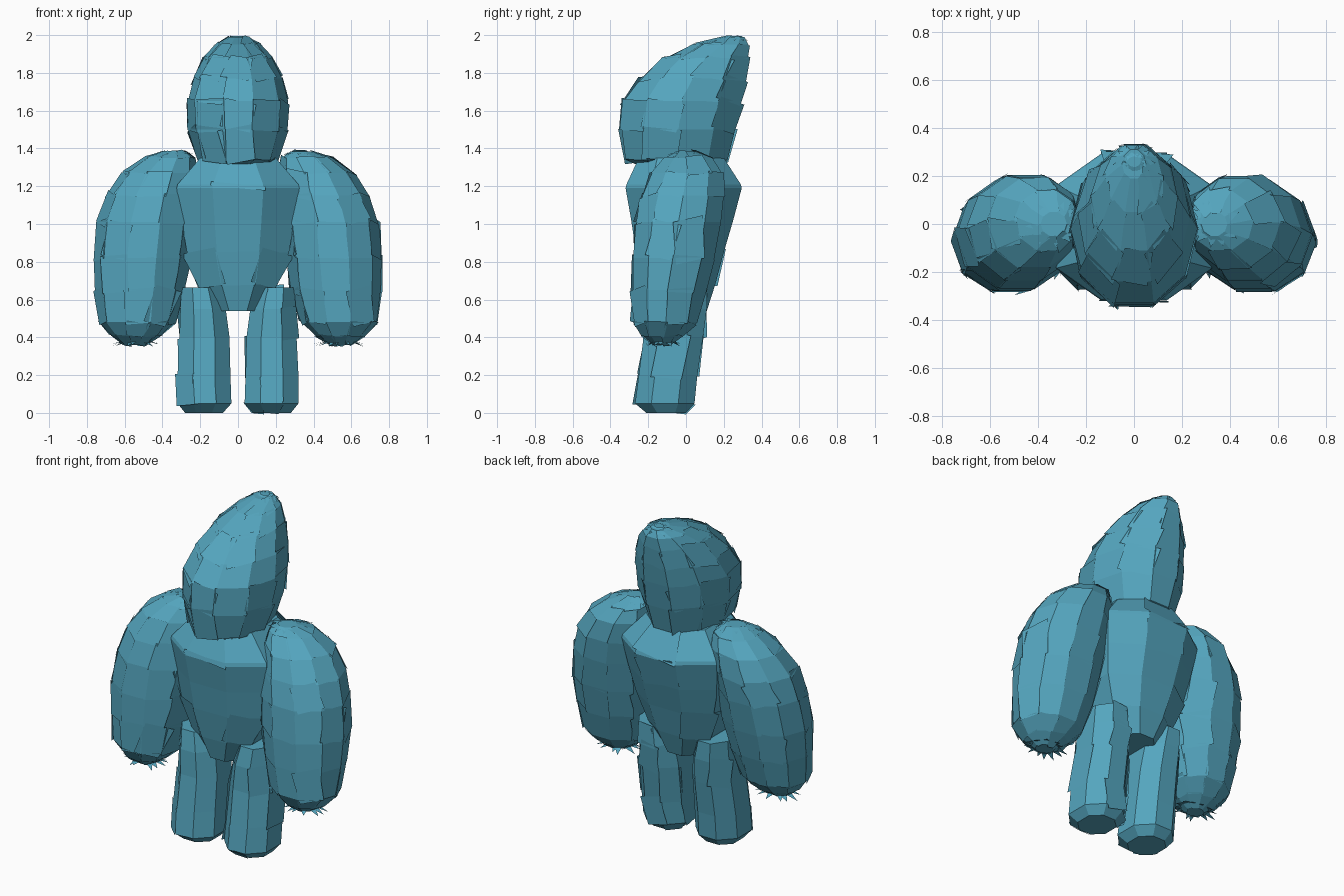
import bpy, bmesh, math, random
from mathutils import Vector, Matrix

random.seed(4)
cube = bpy.data.objects.get("Cube")
if cube:
    bpy.data.objects.remove(cube, do_unlink=True)

stone = bpy.data.materials.new("teal_stone")
stone.use_nodes = True
colour = (0.09, 0.38, 0.52, 1)
stone.diffuse_color = colour
bsdf = stone.node_tree.nodes["Principled BSDF"]
bsdf.inputs["Base Color"].default_value = colour
bsdf.inputs["Roughness"].default_value = 0.8


def add_flakes(bm, amount):
    """Loose angular flakes: thin turned copies of some facets."""
    for face in list(bm.faces):
        if len(face.verts) > 4 or random.random() > amount:
            continue
        centre, normal = face.calc_center_median(), face.normal.copy()
        turn = Matrix.Rotation(random.uniform(-0.25, 0.25), 3, normal)
        size = random.uniform(0.95, 1.2)
        corners = [centre + turn @ (v.co - centre) * size + normal * 0.004
                   for v in face.verts]
        bm.faces.new([bm.verts.new(c) for c in corners])


def add_object(name, bm, mirror):
    if mirror:
        bmesh.ops.scale(bm, vec=Vector((-1, 1, 1)), verts=bm.verts)
        bmesh.ops.reverse_faces(bm, faces=bm.faces)
    mesh = bpy.data.meshes.new(name)
    bm.to_mesh(mesh)
    bm.free()
    mesh.materials.append(stone)
    obj = bpy.data.objects.new(name, mesh)
    bpy.context.collection.objects.link(obj)


def loft(name, rings, sides, flakes=0.5, mirror=False, boxy=1.0):
    """Rings run bottom to top: (z, x min, x max, y min, y max)."""
    bm = bmesh.new()
    half = math.pi / sides
    # Flat facets face front and back; widen so extents are met
    angles = [half * (2 * i + 1) - math.pi / 2 for i in range(sides)]
    section = [(math.cos(a), math.copysign(abs(math.sin(a)) ** boxy, math.sin(a)))
               for a in angles]
    wide = max(x for x, y in section)
    deep = max(y for x, y in section)
    loops = []
    for z, x0, x1, y0, y1 in rings:
        loops.append([bm.verts.new((
            (x0 + x1) / 2 + (x1 - x0) / 2 * x / wide,
            (y0 + y1) / 2 + (y1 - y0) / 2 * y / deep, z)) for x, y in section])
    for low, high in zip(loops, loops[1:]):
        for i in range(sides):
            j = (i + 1) % sides
            bm.faces.new((low[i], low[j], high[j], high[i]))
    bm.faces.new(loops[0][::-1])
    bm.faces.new(loops[-1])
    bm.normal_update()
    add_flakes(bm, flakes)
    add_object(name, bm, mirror)


def shards(name, centre, spread, length, count, mirror=False):
    """Fan of thin triangular chips lying around a point."""
    bm = bmesh.new()
    middle = Vector(centre)
    for i in range(count):
        a = i * math.tau / count + random.uniform(-0.2, 0.2)
        out = Vector((math.cos(a) * spread[0], math.sin(a) * spread[1], 0))
        across = Vector((-math.sin(a), math.cos(a), 0)) * 0.03
        tip = middle + out + Vector((0, 0, length * random.uniform(0.6, 1)))
        bm.faces.new([bm.verts.new(p) for p in
                      (middle + out * 0.3 - across, tip, middle + out * 0.3 + across)])
    add_object(name, bm, mirror)


# Tall head, swept up towards the back
loft("head", [
    (1.28, -0.09, 0.09, -0.17, 0.08),
    (1.34, -0.21, 0.21, -0.32, 0.22),
    (1.50, -0.26, 0.26, -0.34, 0.26),
    (1.65, -0.265, 0.265, -0.33, 0.29),
    (1.77, -0.235, 0.235, -0.24, 0.31),
    (1.88, -0.18, 0.18, -0.11, 0.325),
    (1.95, -0.12, 0.12, 0.05, 0.33),
    (1.99, -0.05, 0.05, 0.19, 0.31)], 10, 0.6)
shards("head_crown_chips", (0, 0.26, 1.995), (0.09, 0.07), -0.03, 10)
shards("chin_chips", (0, -0.04, 1.30), (0.09, 0.10), -0.05, 8)

# Tapered torso with sloping shoulders
loft("torso", [
    (0.54, -0.115, 0.115, -0.20, 0.11),
    (0.68, -0.21, 0.21, -0.235, 0.155),
    (0.85, -0.27, 0.27, -0.265, 0.20),
    (1.02, -0.30, 0.30, -0.29, 0.25),
    (1.19, -0.325, 0.325, -0.32, 0.295),
    (1.21, -0.32, 0.32, -0.315, 0.29),
    (1.35, -0.20, 0.20, -0.25, 0.20)], 8, 0.15, boxy=0.65)

# Heavy arms with chipped fists, and short legs
arm_rings = [
    (0.36, 0.49, 0.60, -0.17, -0.08),
    (0.41, 0.41, 0.67, -0.23, -0.01),
    (0.48, 0.335, 0.735, -0.275, 0.06),
    (0.65, 0.285, 0.755, -0.28, 0.11),
    (0.82, 0.26, 0.76, -0.28, 0.15),
    (1.01, 0.24, 0.74, -0.265, 0.185),
    (1.15, 0.225, 0.695, -0.23, 0.20),
    (1.27, 0.22, 0.61, -0.18, 0.19),
    (1.35, 0.23, 0.50, -0.11, 0.14),
    (1.385, 0.28, 0.39, -0.05, 0.05)]
leg_rings = [
    (0.00, 0.08, 0.28, -0.21, 0.00),
    (0.05, 0.035, 0.32, -0.27, 0.045),
    (0.20, 0.04, 0.32, -0.25, 0.06),
    (0.40, 0.045, 0.31, -0.225, 0.09),
    (0.55, 0.065, 0.305, -0.22, 0.11),
    (0.665, 0.10, 0.30, -0.20, 0.11)]
for side, mirror in (("left", False), ("right", True)):
    loft(side + "_arm", arm_rings, 10, 0.6, mirror)
    loft(side + "_leg", leg_rings, 8, 0.3, mirror, boxy=0.9)
    shards(side + "_shoulder_chips", (0.335, 0, 1.385), (0.12, 0.10), -0.02, 12, mirror)
    shards(side + "_fist_chips", (0.54, -0.12, 0.39), (0.14, 0.10), -0.04, 12, mirror)
